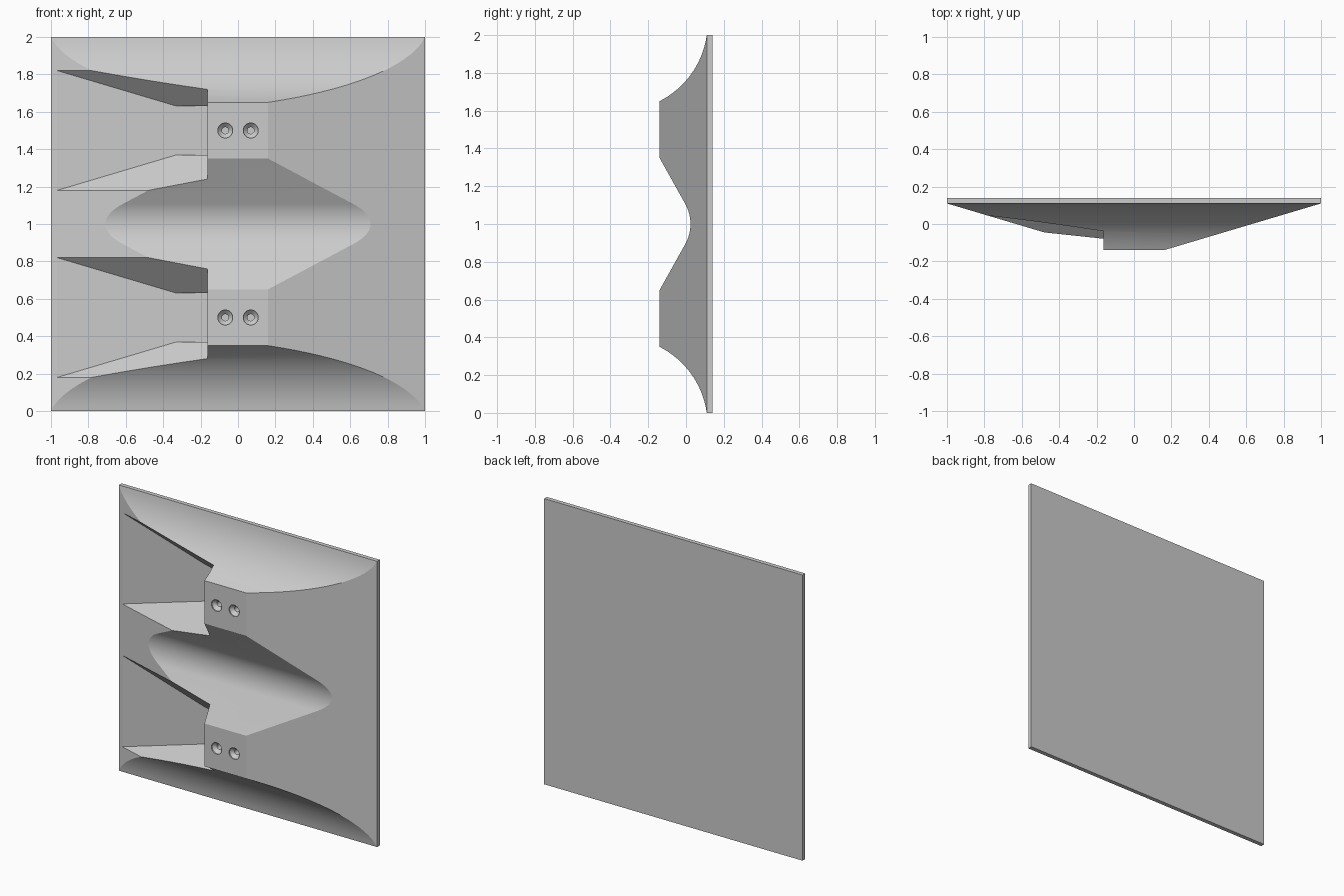
import bpy, bmesh, math
from mathutils import Vector

cube = bpy.data.objects.get("Cube")
if cube:
    bpy.data.objects.remove(cube, do_unlink=True)

FRONT, RIM, BACK = -0.14, 0.11, 0.14   # depths of pads, plate front, plate back
PAD = 0.16                             # half width of the flat pads
STEP = -0.162                          # step where the pockets end
SLOPE = (RIM - FRONT) / (1 - PAD)

mat = bpy.data.materials.new("light grey")
mat.use_nodes = True
grey = (0.6, 0.6, 0.6, 1)
mat.diffuse_color = grey
mat.node_tree.nodes["Principled BSDF"].inputs["Base Color"].default_value = grey


def add_object(name, bm):
    bmesh.ops.recalc_face_normals(bm, faces=bm.faces)
    mesh = bpy.data.meshes.new(name)
    bm.to_mesh(mesh)
    bm.free()
    mesh.materials.append(mat)
    obj = bpy.data.objects.new(name, mesh)
    bpy.context.collection.objects.link(obj)
    return obj


def extrude(name, points, offset):
    bm = bmesh.new()
    face = bm.faces.new([bm.verts.new(p) for p in points])
    geom = bmesh.ops.extrude_face_region(bm, geom=[face])["geom"]
    verts = [g for g in geom if isinstance(g, bmesh.types.BMVert)]
    bmesh.ops.translate(bm, verts=verts, vec=Vector(offset))
    return add_object(name, bm)


def hull(name, points):
    bm = bmesh.new()
    for p in points:
        bm.verts.new(p)
    bmesh.ops.convex_hull(bm, input=bm.verts)
    bmesh.ops.dissolve_limit(bm, angle_limit=0.01, verts=bm.verts, edges=bm.edges)
    return add_object(name, bm)


def combine(obj, cutter, operation="DIFFERENCE"):
    mod = obj.modifiers.new("cut", "BOOLEAN")
    mod.operation, mod.object, mod.solver = operation, cutter, "EXACT"
    bpy.context.view_layer.objects.active = obj
    bpy.ops.object.modifier_apply(modifier=mod.name)
    bpy.data.objects.remove(cutter, do_unlink=True)


def scoop(n=18):
    # circular hollow from the top edge down to the pad, as (depth, height)
    cy, cz, r = RIM - 0.46, 2.0646, 0.4645
    start, end = math.asin(0.0646 / r), math.asin(0.4146 / r)
    arc = [start + (end - start) * i / n for i in range(n + 1)]
    return [(cy + r * math.cos(a), cz - r * math.sin(a)) for a in arc]


def valley(n=18):
    # rounded bottom of the groove between the pads
    r, half, apex = 0.22, math.atan(0.56), 0.0235
    arc = [half - 2 * half * i / n for i in range(n + 1)]
    return [(apex - r + r * math.cos(a), 1 + r * math.sin(a)) for a in arc]


# Body: vertical profile crossed with the horizontal trapezoid profile
upper = scoop()
lower = [(y, 2 - z) for y, z in reversed(upper)]
side = ([(0.2, 2.1), (RIM, 2.1)] + upper + [(FRONT, 1.35)] + valley()
        + [(FRONT, 0.65)] + lower + [(RIM, -0.1), (0.2, -0.1)])
body = extrude("relief_panel", [(-1.1, y, z) for y, z in side], (2.2, 0, 0))
plan = [(-1, BACK), (-1, RIM), (-PAD, FRONT), (PAD, FRONT), (1, RIM), (1, BACK)]
combine(body, extrude("plan_cutter", [(x, y, 0) for x, y in plan], (0, 0, 2)),
        "INTERSECT")

# Flared pockets on the right side, with a narrow straight slot at the step
FLOOR, MOUTH, SLOT = 0.10, 0.32, 0.13


def half_width(x, y):
    return MOUTH - y + RIM - (x + 1) * SLOPE


kink = -1 + (RIM - FLOOR + MOUTH - SLOT) / SLOPE
slot_depth = MOUTH - SLOT + RIM - (STEP + 1) * SLOPE
for zc in (0.5, 1.5):
    corners = [(-1.05, -0.3), (-1.05, FLOOR), (kink, FLOOR),
               (STEP, slot_depth), (STEP, -0.3)]
    combine(body, hull("pocket_cutter", [(x, y, zc + s * half_width(x, y))
                                         for x, y in corners for s in (-1, 1)]))
    combine(body, hull("slot_cutter", [(x, y, zc + s * SLOT) for x in (kink, STEP)
                                       for y in (-0.3, FLOOR) for s in (-1, 1)]))

# Countersunk blind screw holes
for zc in (0.5, 1.5):
    for xc in (-0.068, 0.068):
        rings = [(-0.2, 0.04), (FRONT + 0.008, 0.04), (FRONT + 0.03, 0.018), (0.05, 0.018)]
        bm = bmesh.new()
        n = 48
        loops = [[bm.verts.new((xc + r * math.cos(math.tau * i / n), y,
                                zc + r * math.sin(math.tau * i / n)))
                  for i in range(n)] for y, r in rings]
        for a, b in zip(loops, loops[1:]):
            for i in range(n):
                j = (i + 1) % n
                bm.faces.new((a[i], a[j], b[j], b[i]))
        bm.faces.new(loops[0])
        bm.faces.new(loops[-1])
        combine(body, add_object("screw_hole_cutter", bm))

# One shared material, smooth curves with crisp creases
body.data.materials.clear()
body.data.materials.append(mat)
for poly in body.data.polygons:
    poly.material_index = 0
bpy.ops.object.select_all(action="DESELECT")
body.select_set(True)
bpy.context.view_layer.objects.active = body
bpy.ops.object.shade_smooth_by_angle(angle=math.radians(10))
